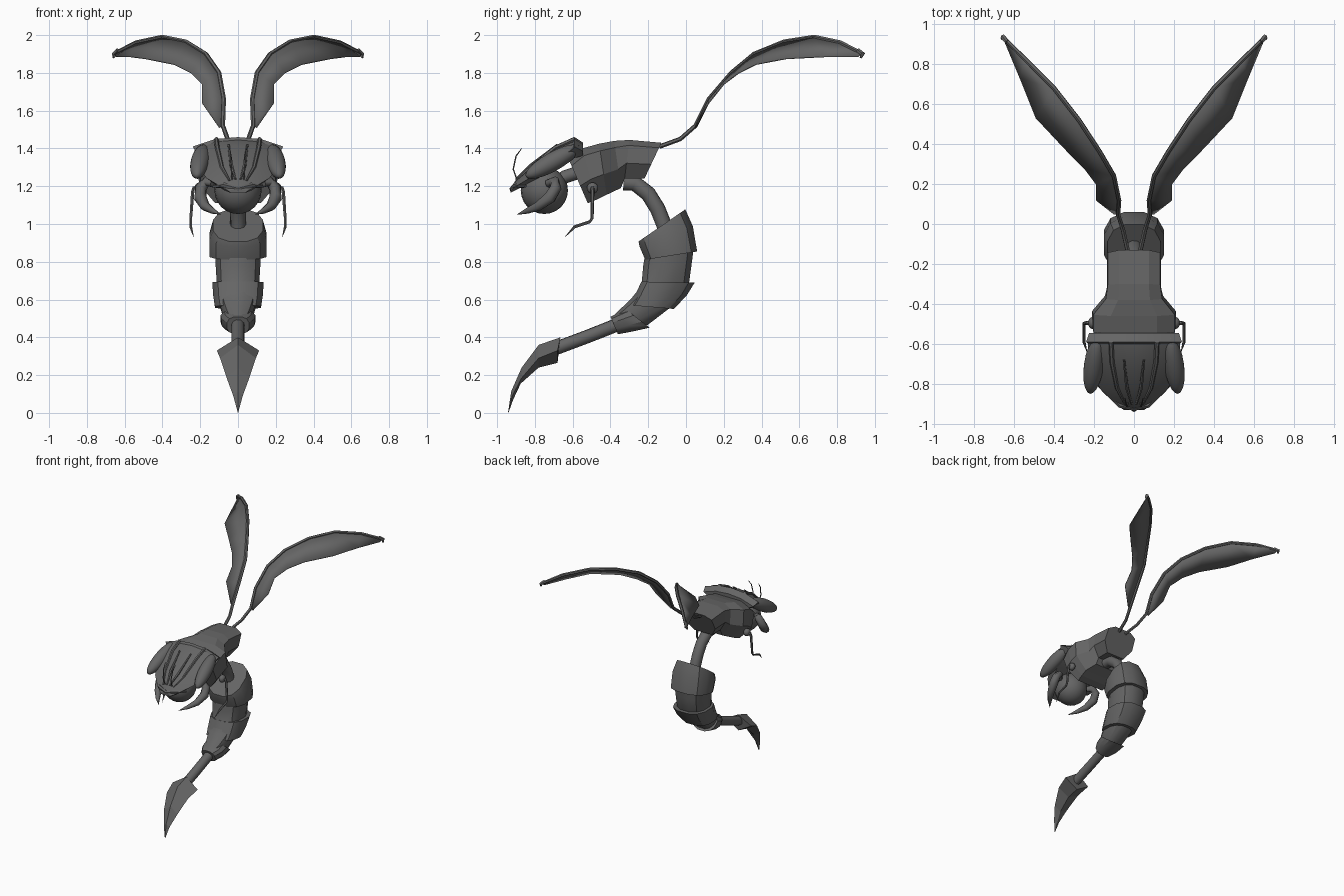
import bpy, bmesh, math
from mathutils import Vector

grey = bpy.data.materials.new("dark_grey")
grey.diffuse_color = (0.13, 0.13, 0.13, 1)


def finish(name, bm, mirror=False, smooth=None, solid=0):
    bmesh.ops.recalc_face_normals(bm, faces=bm.faces)
    me = bpy.data.meshes.new(name)
    bm.to_mesh(me)
    bm.free()
    me.materials.append(grey)
    ob = bpy.data.objects.new(name, me)
    bpy.context.collection.objects.link(ob)
    if smooth:
        bpy.ops.object.select_all(action='DESELECT')
        ob.select_set(True)
        bpy.context.view_layer.objects.active = ob
        bpy.ops.object.shade_smooth_by_angle(angle=math.radians(smooth))
    if solid:
        m = ob.modifiers.new("thickness", 'SOLIDIFY')
        m.thickness, m.offset = solid, 0
    if mirror:
        m = ob.modifiers.new("mirror", 'MIRROR')
        m.use_mirror_merge = False
    return ob


def loft(name, rings, **kw):
    """Skin closed rings of equal length and cap both ends."""
    bm = bmesh.new()
    vs = [[bm.verts.new(p) for p in r] for r in rings]
    n = len(rings[0])
    for a, b in zip(vs, vs[1:]):
        for i in range(n):
            j = (i + 1) % n
            bm.faces.new((a[i], a[j], b[j], b[i]))
    bm.faces.new(vs[0])
    bm.faces.new(vs[-1])
    return finish(name, bm, **kw)


def tube(name, pts, radii, n=8, **kw):
    """Round tube along a path, with one radius per point."""
    pts = [Vector(p) for p in pts]
    if not isinstance(radii, (list, tuple)):
        radii = [radii] * len(pts)
    rings, u = [], None
    for i, p in enumerate(pts):
        t = (pts[min(i + 1, len(pts) - 1)] - pts[max(i - 1, 0)]).normalized()
        if u is None:
            u = t.cross(Vector((0.3, 0.9, 0.2))).normalized()
        u = (u - t * u.dot(t)).normalized()
        v = t.cross(u)
        rings.append([p + radii[i] * (u * math.cos(a) + v * math.sin(a))
                      for a in (2 * math.pi * k / n for k in range(n))])
    kw.setdefault("smooth", 50)
    return loft(name, rings, **kw)


def ball(name, loc, size, tilt=0, yaw=0, **kw):
    bm = bmesh.new()
    bmesh.ops.create_uvsphere(bm, u_segments=20, v_segments=12, radius=1)
    bmesh.ops.scale(bm, vec=size, verts=bm.verts)
    from mathutils import Matrix
    m = Matrix.Translation(loc) @ Matrix.Rotation(yaw, 4, 'Z') @ Matrix.Rotation(tilt, 4, 'X')
    bmesh.ops.transform(bm, matrix=m, verts=bm.verts)
    return finish(name, bm, smooth=60, **kw)


def band(name, rows, n=12):
    """Abdomen plate: rows of (outer y, z, inner y, z, half width)."""
    rings = []
    for oy, oz, iy, iz, w in rows:
        o, c = Vector((0, oy, oz)), Vector((0, (oy + iy) / 2, (oz + iz) / 2))
        d, ring = o - c, []
        for k in range(n):
            a = 2 * math.pi * (k + 0.5) / n
            ca, sa = math.cos(a), math.sin(a)
            ring.append(c + d * math.copysign(abs(ca) ** 0.8, ca)
                        + Vector((w * math.copysign(abs(sa) ** 0.8, sa), 0, 0)))
        rings.append(ring)
    return loft(name, rings, smooth=32)


# Head shell: y, crown z, half width, side drop, underside z
head = [(-0.545, 1.43, 0.225, 0.045, 1.36), (-0.59, 1.46, 0.24, 0.05, 1.35),
        (-0.60, 1.445, 0.23, 0.05, 1.34), (-0.69, 1.415, 0.225, 0.075, 1.29),
        (-0.825, 1.305, 0.17, 0.06, 1.22), (-0.90, 1.235, 0.095, 0.035, 1.18),
        (-0.93, 1.185, 0.05, 0.01, 1.165)]
loft("head_shell", [[(-w, y, z - d), (-w * 0.5, y, z - d * 0.2), (0, y, z),
                     (w * 0.5, y, z - d * 0.2), (w, y, z - d),
                     (w * 0.8, y, b), (-w * 0.8, y, b)]
                    for y, z, w, d, b in head], smooth=20)
tube("head_ridge", [(0.115, -0.59, 1.45), (0.11, -0.69, 1.405), (0.085, -0.82, 1.30),
                    (0.045, -0.90, 1.23)], [0.012, 0.012, 0.01, 0.005], 6, mirror=True)
tube("face_ridge", [(0.05, -0.68, 1.42), (0.035, -0.82, 1.31), (0.012, -0.90, 1.237)],
     [0.006, 0.01, 0.006], 6, mirror=True)
tube("mouth_rim", [(-0.13, -0.85, 1.20), (-0.07, -0.905, 1.205), (0, -0.92, 1.185),
                   (0.07, -0.905, 1.205), (0.13, -0.85, 1.20)], [0.008, 0.015, 0.015, 0.015, 0.008], 6)
ball("eye", (0.2, -0.705, 1.33), (0.05, 0.165, 0.05), math.radians(29), math.radians(8), mirror=True)
ball("jaw_ball", (0, -0.75, 1.178), (0.125, 0.125, 0.125))
tube("neck", [(0, -0.72, 1.20), (0, -0.64, 1.25), (0, -0.55, 1.28)], 0.035)
tube("antenna", [(0.03, -0.89, 1.22), (0.035, -0.915, 1.29), (0.04, -0.90, 1.36),
                 (0.045, -0.87, 1.40)], [0.004, 0.004, 0.004, 0.002], 5, mirror=True)
tube("mandible", [(0.13, -0.73, 1.215), (0.165, -0.695, 1.225), (0.195, -0.69, 1.19),
                  (0.20, -0.72, 1.14), (0.175, -0.78, 1.095), (0.135, -0.84, 1.07),
                  (0.09, -0.895, 1.05)],
     [0.022, 0.028, 0.032, 0.034, 0.026, 0.016, 0.001], 8, mirror=True)

# Thorax: y of top, top z, y of bottom, bottom z, half width
thorax = [(-0.62, 1.34, -0.52, 1.11, 0.20), (-0.55, 1.40, -0.47, 1.13, 0.21),
          (-0.46, 1.425, -0.42, 1.155, 0.21), (-0.38, 1.44, -0.345, 1.19, 0.145),
          (-0.30, 1.445, -0.325, 1.24, 0.135), (-0.13, 1.43, -0.22, 1.24, 0.135)]


def box_ring(ty, tz, by, bz, w):
    side = [(0.55, 0), (0.97, 0.14), (1, 0.6), (0.6, 1)]
    pts = [(w * x, ty + (by - ty) * t, tz + (bz - tz) * t) for x, t in side]
    return pts + [(-x, y, z) for x, y, z in reversed(pts)]


loft("thorax", [box_ring(*r) for r in thorax])
ball("leg_joint", (0.205, -0.495, 1.19), (0.025, 0.03, 0.03), mirror=True)
tube("leg", [(0.19, -0.495, 1.195), (0.235, -0.495, 1.19), (0.24, -0.495, 1.17),
             (0.25, -0.497, 1.03), (0.25, -0.51, 1.012), (0.25, -0.59, 0.985),
             (0.235, -0.64, 0.932)], [0.01, 0.01, 0.01, 0.008, 0.008, 0.008, 0.001], 6, mirror=True)

# Waist and abdomen
tube("waist", [(0, -0.33, 1.22), (0, -0.27, 1.215), (0, -0.20, 1.16), (0, -0.15, 1.08),
               (0, -0.11, 0.98), (0, -0.10, 0.9)], 0.042, 10)
band("abdomen_core", [(0.045, 0.88, -0.22, 0.84, 0.125), (0.035, 0.80, -0.23, 0.78, 0.122),
                      (0.02, 0.69, -0.24, 0.67, 0.115), (-0.05, 0.58, -0.29, 0.61, 0.105),
                      (-0.20, 0.465, -0.34, 0.56, 0.08), (-0.34, 0.43, -0.39, 0.51, 0.05)])
band("abdomen_upper_plate", [(0.0, 1.08, -0.255, 0.905, 0.135), (0.04, 0.99, -0.25, 0.88, 0.155),
                             (0.063, 0.855, -0.22, 0.81, 0.155)])
band("abdomen_middle_plate", [(0.05, 0.69, -0.24, 0.695, 0.14), (0.01, 0.625, -0.275, 0.62, 0.135),
                              (-0.06, 0.55, -0.30, 0.57, 0.125)])
band("abdomen_lower_plate", [(-0.19, 0.45, -0.32, 0.55, 0.095), (-0.28, 0.43, -0.36, 0.53, 0.09),
                             (-0.36, 0.415, -0.40, 0.51, 0.06)])

# Stinger: top, side and bottom (y, z) with half width
tube("stinger_stalk", [(0, -0.33, 0.48), (0, -0.52, 0.405), (0, -0.72, 0.33)], 0.036, 10)
sting = [((-0.665, 0.40), (-0.68, 0.33), (-0.68, 0.265), 0.112),
         ((-0.78, 0.36), (-0.78, 0.29), (-0.78, 0.24), 0.095),
         ((-0.87, 0.24), (-0.87, 0.185), (-0.875, 0.155), 0.06),
         ((-0.925, 0.115), (-0.92, 0.09), (-0.915, 0.07), 0.025),
         ((-0.942, 0.003), (-0.941, 0.002), (-0.94, 0.0), 0.001)]
loft("stinger_blade", [[(0, *t), (w, *s), (0, *b), (-w, *s)] for t, s, b, w in sting])

# Wings: leading vein and thin membrane
vein = [(0.03, -0.14, 1.41), (0.055, -0.03, 1.45), (0.08, 0.05, 1.52), (0.075, 0.12, 1.66),
        (0.10, 0.24, 1.80), (0.17, 0.36, 1.90), (0.275, 0.52, 1.965), (0.40, 0.68, 1.99),
        (0.54, 0.82, 1.96), (0.65, 0.93, 1.905)]
trail = [(0.10, 0.05, 1.51), (0.19, 0.12, 1.64), (0.19, 0.20, 1.74), (0.25, 0.28, 1.80),
         (0.34, 0.37, 1.845), (0.49, 0.53, 1.875), (0.57, 0.73, 1.885), (0.645, 0.91, 1.885)]
tube("wing_vein", vein, [0.012] * 9 + [0.01], 6, mirror=True)
tube("wing_tip", [(0.635, 0.91, 1.92), (0.655, 0.935, 1.90), (0.66, 0.925, 1.88)],
     [0.012, 0.014, 0.006], 6, mirror=True)
bm = bmesh.new()
rows = [(bm.verts.new(a), bm.verts.new(b)) for a, b in zip(vein[2:], trail)]
for (a, b), (c, d) in zip(rows, rows[1:]):
    bm.faces.new((a, b, d, c))
finish("wing_membrane", bm, mirror=True, smooth=25, solid=0.006)
